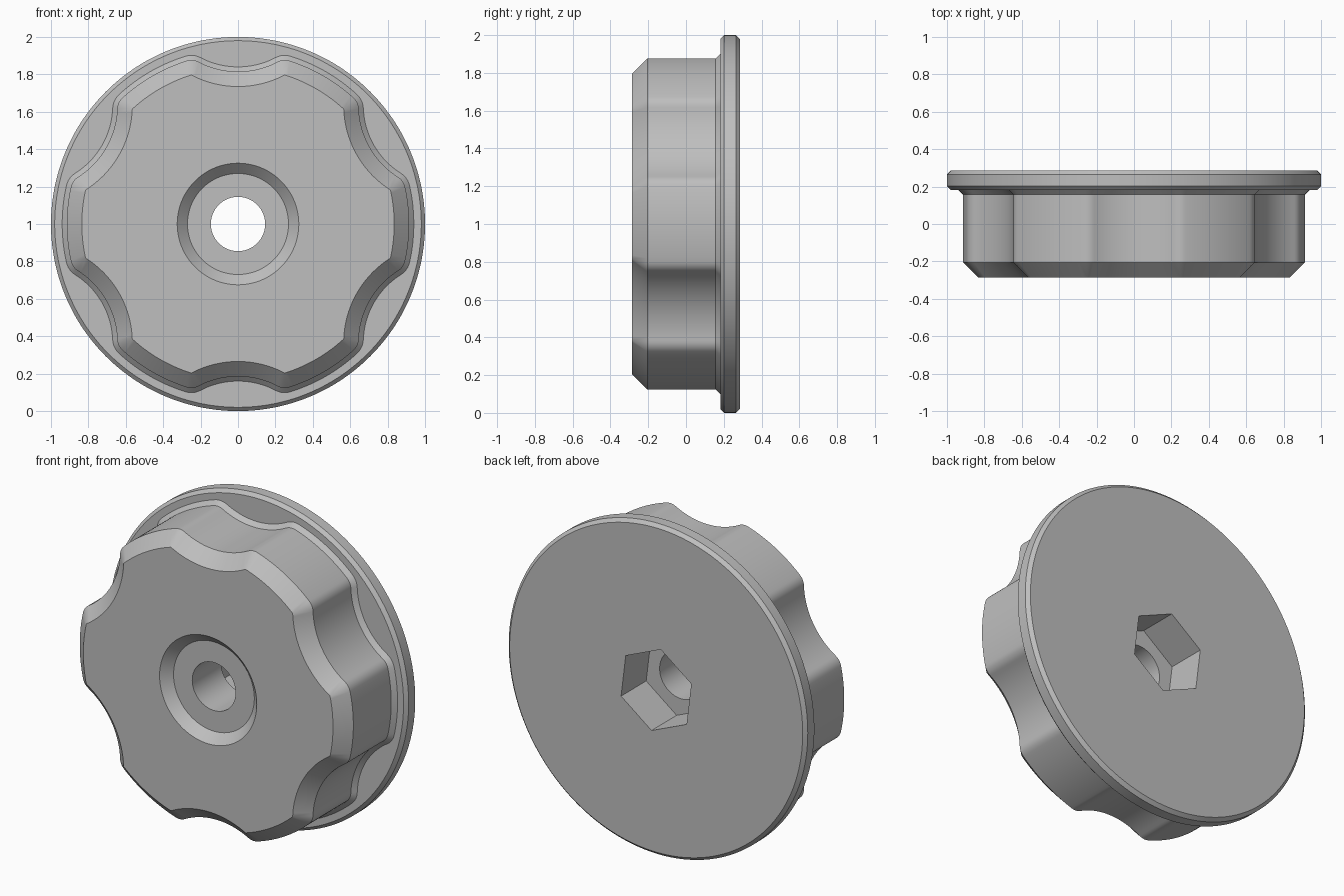
import bpy, bmesh
from math import sin, cos, radians, atan2, sqrt, pi

if "Cube" in bpy.data.objects:
    bpy.data.objects.remove(bpy.data.objects["Cube"])

LOBES = 6
HALF = (10, 6, 12)                 # steps on half lobe, corner, half scallop
N = LOBES * 2 * sum(HALF)          # points in every ring
LOBE_R, SCALLOP_C, SCALLOP_R = 0.835, 1.27, 0.535

# sharp corner where lobe arc meets scallop arc
CORNER_Z = (LOBE_R**2 + SCALLOP_C**2 - SCALLOP_R**2) / (2 * SCALLOP_C)
CORNER_X = sqrt(LOBE_R**2 - CORNER_Z**2)


def circle(r, y):
    return [(r * cos(radians(60) + 2 * pi * i / N), y,
             r * sin(radians(60) + 2 * pi * i / N)) for i in range(N)]


def hexagon(r, y, turn):
    m = N // 6
    out = []
    for i in range(N):
        k, t = i // m, (i % m) / m
        a, b = radians(turn + 60 * k), radians(turn + 60 * (k + 1))
        out.append((r * (cos(a) * (1 - t) + cos(b) * t), y,
                    r * (sin(a) * (1 - t) + sin(b) * t)))
    return out


def scalloped(d, y):
    """Six-lobed outline grown outward by d, with rounded corners."""
    lobe_a = atan2(CORNER_Z, CORNER_X)
    scal_a = atan2(SCALLOP_C - CORNER_Z, -CORNER_X)
    arcs = (((0, 0), LOBE_R + d, radians(60), lobe_a),
            ((CORNER_X, CORNER_Z), d, lobe_a, scal_a),
            ((0, SCALLOP_C), d - SCALLOP_R, scal_a, pi / 2))
    half = []
    for ((cx, cz), r, a0, a1), n in zip(arcs, HALF):
        for i in range(n):
            a = a0 + (a1 - a0) * i / n
            half.append((cx + r * cos(a), cz + r * sin(a)))
    valley = (0, SCALLOP_C - SCALLOP_R + d)
    sector = half + [valley] + [(-x, z) for x, z in reversed(half[1:])]
    out = []
    for k in range(LOBES):
        c, s = cos(k * pi / 3), sin(k * pi / 3)
        out += [(x * c - z * s, y, x * s + z * c) for x, z in sector]
    return out


def loft(name, rings, mat):
    bm = bmesh.new()
    rows = [[bm.verts.new((x, y, z + 1)) for x, y, z in r] for r in rings]
    for a, b in zip(rows, rows[1:]):
        for i in range(N):
            j = (i + 1) % N
            bm.faces.new((a[i], b[i], b[j], a[j]))
    bmesh.ops.remove_doubles(bm, verts=bm.verts[:], dist=1e-5)
    me = bpy.data.meshes.new(name)
    bm.to_mesh(me)
    bm.free()
    me.materials.append(mat)
    ob = bpy.data.objects.new(name, me)
    bpy.context.collection.objects.link(ob)
    bpy.ops.object.select_all(action='DESELECT')
    ob.select_set(True)
    bpy.context.view_layer.objects.active = ob
    bpy.ops.object.shade_smooth_by_angle(angle=radians(30))
    return ob


grey = bpy.data.materials.new("grey")
grey.diffuse_color = (0.52, 0.52, 0.52, 1)
grey.use_nodes = True
grey.node_tree.nodes["Principled BSDF"].inputs["Base Color"].default_value = grey.diffuse_color

FLOOR = 0.045                      # depth where the bore meets the hex pocket

# lobed grip: bore, countersunk recess, face, chamfer, side, flared foot
loft("grip", [
    circle(0.145, FLOOR), circle(0.145, -0.23),
    circle(0.27, -0.23), circle(0.325, -0.285),
    scalloped(0, -0.285), scalloped(0.08, -0.205),
    scalloped(0.08, 0.157), scalloped(0.105, 0.182)], grey)

# round back flange with chamfered rim and hexagonal nut pocket
loft("flange", [
    scalloped(0.105, 0.182), circle(0.98, 0.182), circle(1.0, 0.202),
    circle(1.0, 0.265), circle(0.98, 0.285),
    hexagon(0.255, 0.285, 37), hexagon(0.255, FLOOR, 37),
    circle(0.145, FLOOR)], grey)
